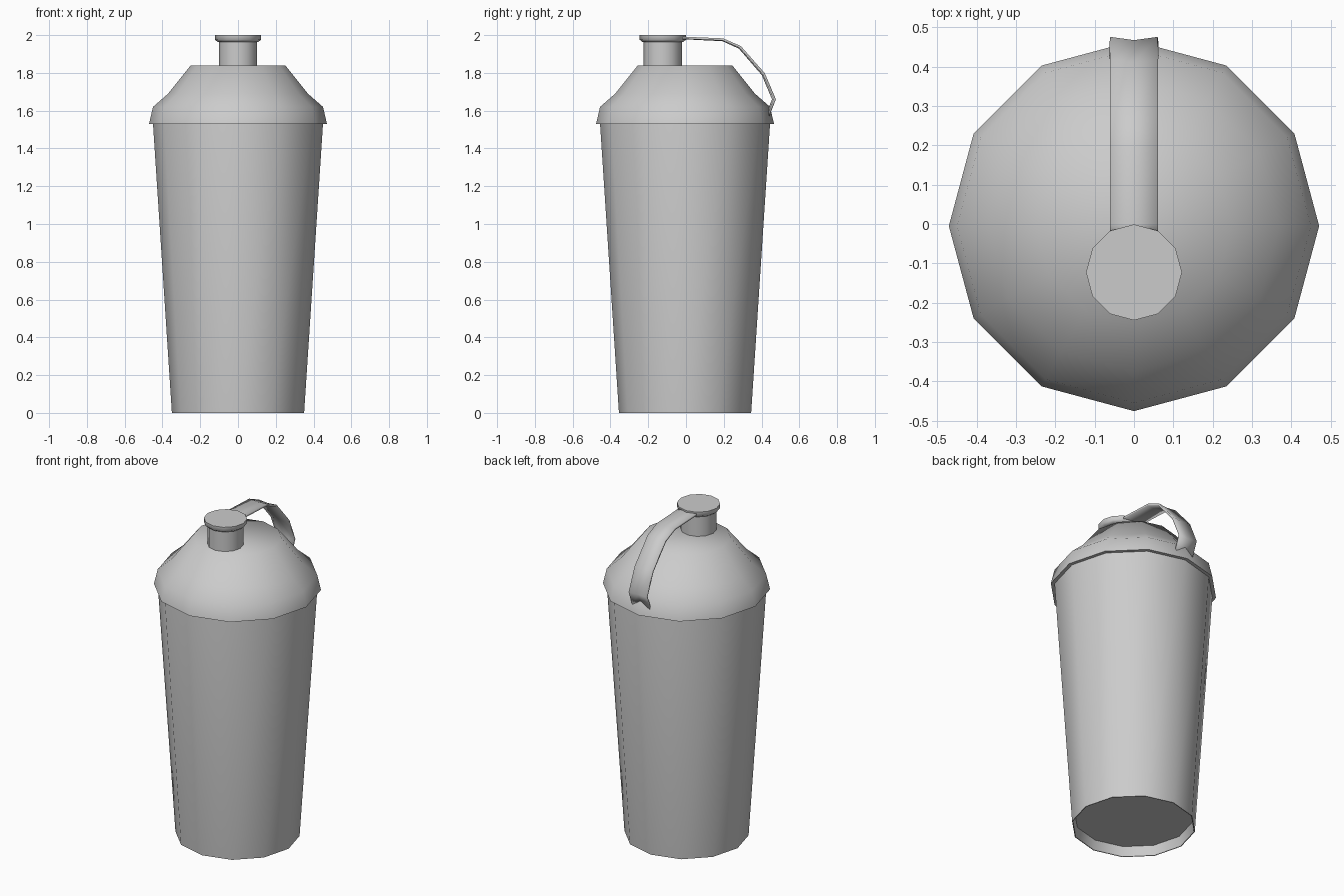
import bpy, bmesh, math

if "Cube" in bpy.data.objects:
    bpy.data.objects.remove(bpy.data.objects["Cube"])

CY = -0.005   # axis of the bottle body
SIDES = 12


def finish(name, bm, angle):
    bmesh.ops.remove_doubles(bm, verts=bm.verts, dist=1e-5)
    bmesh.ops.recalc_face_normals(bm, faces=bm.faces)
    me = bpy.data.meshes.new(name)
    bm.to_mesh(me)
    bm.free()
    ob = bpy.data.objects.new(name, me)
    bpy.context.collection.objects.link(ob)
    bpy.ops.object.select_all(action='DESELECT')
    ob.select_set(True)
    bpy.context.view_layer.objects.active = ob
    bpy.ops.object.shade_smooth_by_angle(angle=math.radians(angle))
    return ob


def lathe(name, profile, cy, angle):
    """12-sided turned part; both ends of the profile are capped."""
    bm = bmesh.new()
    rings = []
    for r, z in profile:
        rings.append([bm.verts.new((r * math.cos(2 * math.pi * i / SIDES),
                                    cy + r * math.sin(2 * math.pi * i / SIDES), z))
                      for i in range(SIDES)])
    for a, b in zip(rings, rings[1:]):
        for i in range(SIDES):
            j = (i + 1) % SIDES
            bm.faces.new((a[i], a[j], b[j], b[i]))
    bm.faces.new(rings[0])
    bm.faces.new(rings[-1])
    return finish(name, bm, angle)


# tapered cup with a recessed base
lathe("cup_body", [(0.335, 0.06), (0.345, 0.0), (0.35, 0.0), (0.45, 1.53), (0.445, 1.56)], CY, 60)

# stepped conical lid with flared rim
lathe("lid", [(0.44, 1.53), (0.471, 1.53), (0.45, 1.62), (0.37, 1.69), (0.25, 1.84)], CY, 60)

# off-centre spout and its cap
lathe("spout", [(0.101, 1.82), (0.101, 1.97)], -0.123, 60)
lathe("spout_cap", [(0.108, 1.964), (0.122, 1.975), (0.122, 2.0)], -0.123, 60)

# strap from the cap to the back of the lid, slightly hollow across its width
path = [(-0.03, 1.985), (0.0, 1.985), (0.195, 1.977), (0.287, 1.937),
        (0.412, 1.795), (0.47, 1.66), (0.436, 1.575)]
bm = bmesh.new()
rows = []
for k, (y, z) in enumerate(path):
    y0, z0 = path[max(k - 1, 0)]
    y1, z1 = path[min(k + 1, len(path) - 1)]
    length = math.hypot(y1 - y0, z1 - z0)
    ny, nz = (z1 - z0) / length, -(y1 - y0) / length
    sag = 0.01 * k / (len(path) - 1)
    rows.append([bm.verts.new((-0.061, y, z)),
                 bm.verts.new((0, y + ny * sag, z + nz * sag)),
                 bm.verts.new((0.061, y, z))])
for a, b in zip(rows, rows[1:]):
    for i in range(2):
        bm.faces.new((a[i], a[i + 1], b[i + 1], b[i]))
strap = finish("strap", bm, 50)
mod = strap.modifiers.new("thickness", 'SOLIDIFY')
mod.thickness = 0.012
mod.offset = 0
